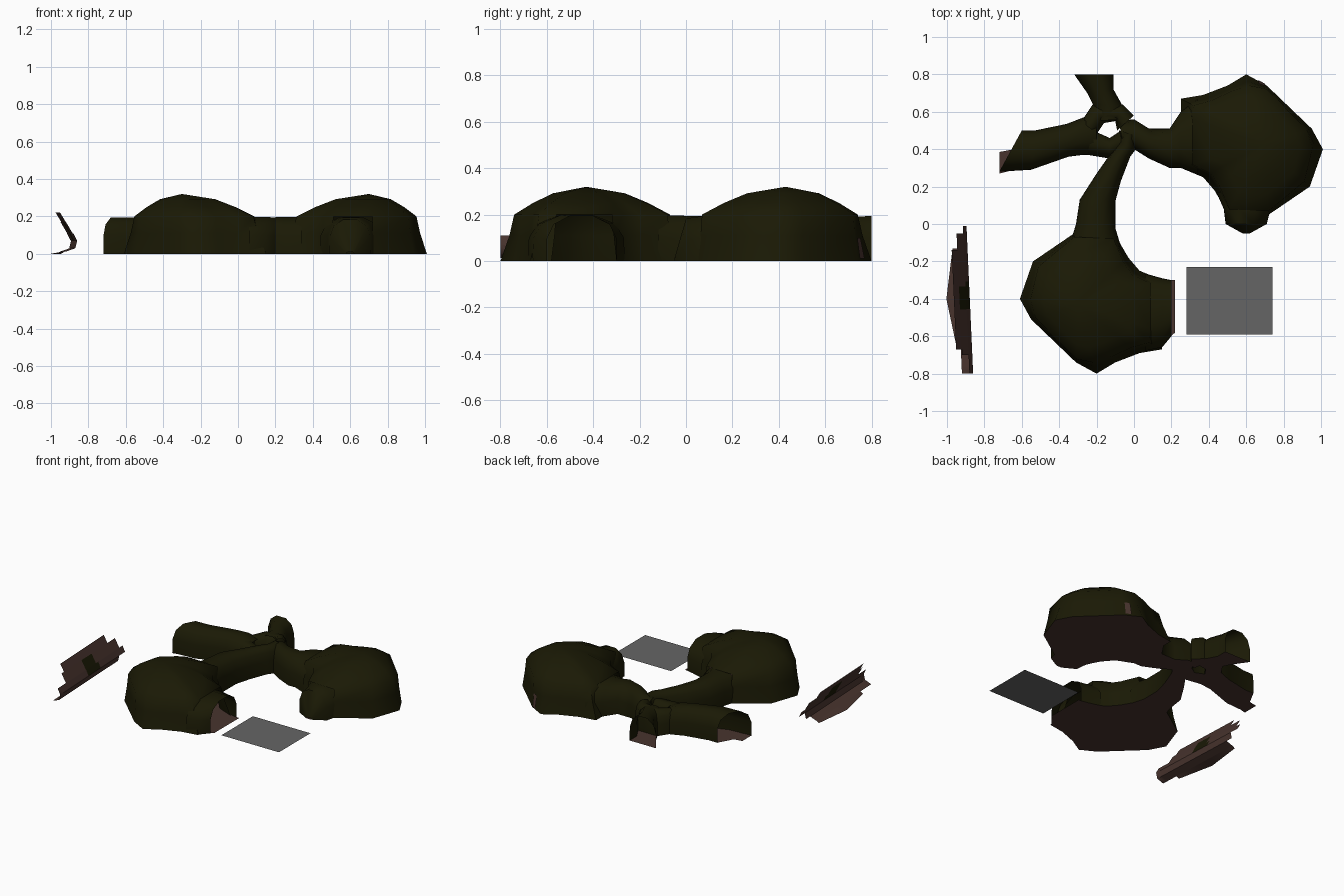
import bpy, bmesh
from mathutils import Vector, Matrix

cube = bpy.data.objects.get("Cube")
if cube:
    bpy.data.objects.remove(cube)


def material(name, colour):
    m = bpy.data.materials.new(name)
    m.use_nodes = True
    m.diffuse_color = (*colour, 1)
    bsdf = m.node_tree.nodes["Principled BSDF"]
    bsdf.inputs["Base Color"].default_value = (*colour, 1)
    bsdf.inputs["Roughness"].default_value = 0.9
    return m


MOSS = material("dark_moss", (0.0105, 0.01, 0.0015))
EARTH = material("brown_earth", (0.065, 0.034, 0.027))
GREY = material("grey_stone", (0.13, 0.13, 0.13))


def finish(name, bm, mats, angle=1.1):
    bmesh.ops.remove_doubles(bm, verts=bm.verts, dist=0.0005)
    mesh = bpy.data.meshes.new(name)
    bm.to_mesh(mesh)
    bm.free()
    for m in mats:
        mesh.materials.append(m)
    ob = bpy.data.objects.new(name, mesh)
    bpy.context.collection.objects.link(ob)
    bpy.ops.object.select_all(action="DESELECT")
    ob.select_set(True)
    bpy.context.view_layer.objects.active = ob
    bpy.ops.object.shade_smooth_by_angle(angle=angle)
    return ob


# Arched passage: each section is (left x, left y, right x, right y, height)
half = [(-1, 0), (-0.99, 0.5), (-0.8, 0.81), (-0.35, 0.99)]
ARCH = half + [(-u, h) for u, h in reversed(half)]


def tunnel(name, sections):
    bm = bmesh.new()
    rings = []
    for x1, y1, x2, y2, h in sections:
        a, b = Vector((x1, y1, 0)), Vector((x2, y2, 0))
        ring = []
        for u, k in ARCH:
            p = a.lerp(b, (u + 1) / 2)
            p.z = h * k
            ring.append(bm.verts.new(p))
        rings.append(ring)
    n = len(ARCH)
    for r, s in zip(rings, rings[1:]):
        for i in range(n):
            j = (i + 1) % n
            f = bm.faces.new((r[i], s[i], s[j], r[j]))
            f.material_index = 1 if j == 0 else 0
    return finish(name, bm, [MOSS, EARTH])


# Domed chamber: outline points are (x, y, shrink at shoulder height)
CENTRE = Vector((-0.3, -0.43, 0))
OUTLINE = [(-0.61, -0.4, 0.82), (-0.55, -0.51, 0.9), (-0.31, -0.74, 0.94),
           (-0.2, -0.8, 0.84), (-0.1, -0.74, 0.9), (0.03, -0.69, 0.88),
           (0.15, -0.67, 0.85), (0.15, -0.58, 0.86), (0.15, -0.3, 0.86),
           (0.03, -0.25, 0.88), (-0.03, -0.18, 0.9), (-0.1, -0.06, 0.95),
           (-0.32, -0.05, 0.95), (-0.54, -0.2, 0.88)]
DOORWAYS = (7, 11)


def chamber(name, turned):
    bm = bmesh.new()

    def ring(z, scale):
        out = []
        for x, y, k in OUTLINE:
            p = CENTRE.lerp(Vector((x, y, 0)), scale(k))
            p.z = z
            out.append(bm.verts.new(p))
        return out

    rings = [ring(0, lambda k: 1), ring(0.11, lambda k: 0.35 + 0.65 * k),
             ring(0.2, lambda k: k), ring(0.25, lambda k: 0.74 * k),
             ring(0.292, lambda k: 0.46 * k)]
    top = bm.verts.new(CENTRE + Vector((0, 0, 0.32)))
    base = bm.verts.new(CENTRE)
    n = len(OUTLINE)
    for i in range(n):
        j = (i + 1) % n
        for level, (r, s) in enumerate(zip(rings, rings[1:])):
            if level < 2 and i in DOORWAYS:
                continue
            bm.faces.new((r[i], r[j], s[j], s[i]))
        bm.faces.new((rings[-1][i], rings[-1][j], top))
        bm.faces.new((rings[0][j], rings[0][i], base)).material_index = 1
    if turned:
        bm.transform(Matrix.Translation((0.4, 0, 0)) @ Matrix.Rotation(3.14159, 4, "Z"))
    return finish(name, bm, [MOSS, EARTH])


chamber("front_chamber", False)
chamber("back_chamber", True)

# Passages between the chambers and out to the openings
tunnel("front_chamber_mouth", [(0.06, -0.68, 0.06, -0.265, 0.2), (0.15, -0.66, 0.15, -0.29, 0.2),
                               (0.2, -0.6, 0.2, -0.3, 0.195)])
tunnel("long_passage", [(-0.34, -0.1, -0.07, -0.12, 0.2), (-0.31, 0.0, -0.1, -0.02, 0.197),
                        (-0.29, 0.13, -0.1, 0.12, 0.195), (-0.2, 0.27, -0.07, 0.23, 0.19),
                        (-0.13, 0.37, -0.02, 0.36, 0.19), (-0.08, 0.44, 0.01, 0.4, 0.19),
                        (-0.08, 0.5, 0.02, 0.47, 0.19)])
tunnel("east_passage", [(-0.08, 0.55, -0.06, 0.42, 0.17), (0.0, 0.56, 0.0, 0.4, 0.19),
                        (0.08, 0.51, 0.08, 0.35, 0.195), (0.19, 0.51, 0.19, 0.3, 0.197),
                        (0.25, 0.6, 0.25, 0.3, 0.2), (0.34, 0.67, 0.34, 0.265, 0.2)])
tunnel("west_passage", [(-0.72, 0.28, -0.6, 0.5, 0.195), (-0.55, 0.29, -0.53, 0.5, 0.195),
                        (-0.35, 0.36, -0.36, 0.535, 0.19), (-0.27, 0.37, -0.27, 0.57, 0.18),
                        (-0.2, 0.37, -0.2, 0.57, 0.15)])
tunnel("junction_front_branch", [(-0.25, 0.37, -0.22, 0.5, 0.16), (-0.13, 0.35, -0.13, 0.46, 0.14),
                                 (-0.04, 0.4, -0.07, 0.5, 0.16)])
tunnel("junction_back_branch", [(-0.2, 0.48, -0.28, 0.55, 0.16), (-0.16, 0.54, -0.22, 0.64, 0.17),
                                (-0.1, 0.55, -0.06, 0.64, 0.18), (-0.09, 0.5, 0.0, 0.58, 0.18)])
tunnel("north_passage", [(-0.22, 0.55, -0.05, 0.56, 0.17), (-0.22, 0.64, -0.06, 0.63, 0.18),
                         (-0.25, 0.7, -0.11, 0.72, 0.19), (-0.32, 0.8, -0.11, 0.8, 0.197)])
tunnel("closed_spur", [(0.44, 0.17, 0.77, 0.14, 0.2), (0.48, 0.08, 0.73, 0.08, 0.197),
                       (0.49, 0.0, 0.71, 0.0, 0.185), (0.58, -0.05, 0.62, -0.05, 0.01)])


# Flat ground pieces and a patch of bare earth on the back wall
def plate(name, points, mat):
    bm = bmesh.new()
    bm.faces.new([bm.verts.new(p) for p in points])
    return finish(name, bm, [mat])


def floor(name, points, z, mat):
    return plate(name, [(x, y, z) for x, y in points], mat)


floor("west_entry_floor", [(-0.72, 0.27), (-0.6, 0.3), (-0.6, 0.5), (-0.64, 0.4), (-0.72, 0.385)],
      0.001, EARTH)
floor("front_entry_floor", [(0.14, -0.65), (0.22, -0.58), (0.22, -0.3), (0.14, -0.3)], 0.001, EARTH)
floor("stone_slab", [(0.28, -0.59), (0.74, -0.59), (0.74, -0.23), (0.28, -0.23)], 0.003, GREY)
plate("bare_earth_patch", [(0.70, 0.75, 0.01), (0.665, 0.77, 0.01),
                           (0.665, 0.752, 0.1), (0.70, 0.738, 0.1)], EARTH)

# Broken bark shell: curved section cut into strips of different lengths
SECTION = [(-0.945, 0.22), (-0.915, 0.17), (-0.88, 0.11), (-0.86, 0.07),
           (-0.87, 0.03), (-0.92, 0.012), (-0.94, 0.0)]
SPANS = [(-0.67, -0.14), (-0.7, -0.05), (-0.8, -0.01), (-0.8, -0.08), (-0.8, -0.13), (-0.67, -0.13)]
STEPS = 16


def bark_point(k, y):
    x, z = SECTION[k]
    x -= 0.045 * (y + 0.8)
    if k == 6:
        x -= 0.045 * max(0, 1 - abs(y + 0.4) / 0.27)
    return x, y, z


bm = bmesh.new()
for i, (start, end) in enumerate(SPANS):
    rows = []
    for s in range(STEPS + 1):
        y = start + (end - start) * s / STEPS
        rows.append([bm.verts.new(bark_point(k, y)) for k in (i, i + 1)])
    for a, b in zip(rows, rows[1:]):
        f = bm.faces.new((a[0], a[1], b[1], b[0]))
        # Moss patch halfway along
        patch = i in (1, 2) and -0.44 < f.calc_center_median().y < -0.33
        f.material_index = 1 if patch else 0
finish("broken_bark_log", bm, [EARTH, MOSS])
